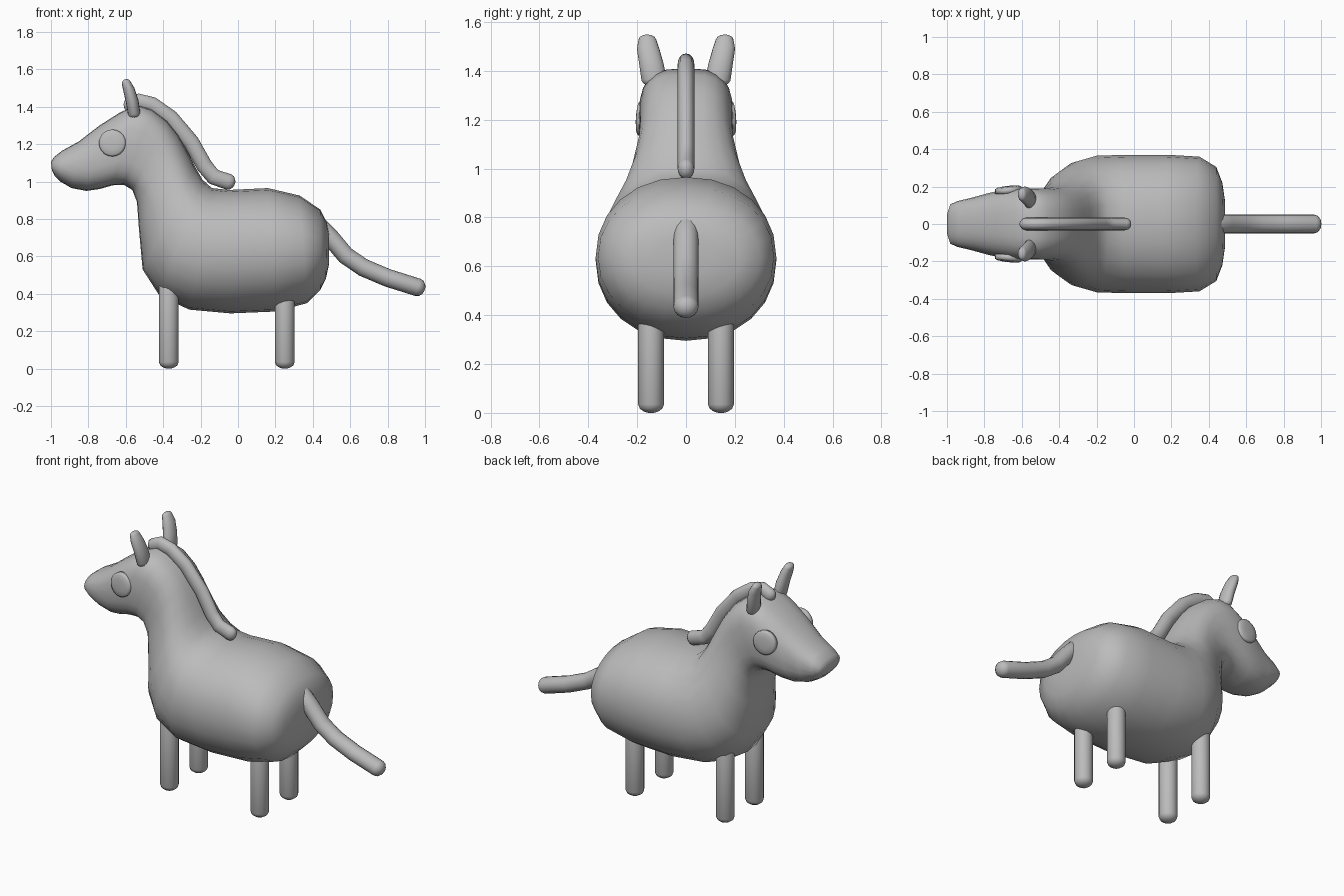
import bpy, bmesh, math
from mathutils import Vector

if "Cube" in bpy.data.objects:
    bpy.data.objects.remove(bpy.data.objects["Cube"])

grey = bpy.data.materials.new("plain grey")
grey.diffuse_color = (0.5, 0.5, 0.5, 1)
grey.use_nodes = True
grey.node_tree.nodes["Principled BSDF"].inputs["Base Color"].default_value = grey.diffuse_color
Y = Vector((0, 1, 0))


def loft(name, rings):
    """Skin a list of vertex rings, closing both ends."""
    bm = bmesh.new()
    vr = [[bm.verts.new(p) for p in r] for r in rings]
    n = len(vr[0])
    for a, b in zip(vr, vr[1:]):
        for i in range(n):
            j = (i + 1) % n
            bm.faces.new((a[i], a[j], b[j], b[i]))
    bm.faces.new(vr[0])
    bm.faces.new(vr[-1])
    bmesh.ops.recalc_face_normals(bm, faces=bm.faces)
    me = bpy.data.meshes.new(name)
    bm.to_mesh(me)
    bm.free()
    me.materials.append(grey)
    me.polygons.foreach_set("use_smooth", [True] * len(me.polygons))
    ob = bpy.data.objects.new(name, me)
    bpy.context.collection.objects.link(ob)
    return ob


def ring(c, side, up, power=2.0, n=16):
    """Rounded cross-section spanned by two half-axes."""
    out = []
    for i in range(n):
        a = 2 * math.pi * i / n
        s, t = math.sin(a), math.cos(a)
        s = math.copysign(abs(s) ** (2 / power), s)
        t = math.copysign(abs(t) ** (2 / power), t)
        out.append(c + side * s + up * t)
    return out


def tube(name, pts, wide, thick, cap=0.8):
    """Round-ended tube along pts; wide is its half-size across y."""
    pts = [Vector(p) for p in pts]
    last = len(pts) - 1
    if not isinstance(wide, (list, tuple)):
        wide = [wide] * len(pts)
    if not isinstance(thick, (list, tuple)):
        thick = [thick] * len(pts)
    rings = []
    for i, p in enumerate(pts):
        t = (pts[min(i + 1, last)] - pts[max(i - 1, 0)]).normalized()
        up = t.cross(Y).normalized()
        steps = [(0, 1)]
        ends = [(0.5, 0.87), (0.85, 0.55), (1, 0.2)]
        if i == 0:
            steps = [(-o, k) for o, k in reversed(ends)] + steps
        if i == last:
            steps = steps + ends
        for o, k in steps:
            rings.append(ring(p + t * o * cap * thick[i],
                              Y * wide[i] * k, up * thick[i] * k))
    return loft(name, rings)


# Body, neck and head: top x, top z, bottom x, bottom z, half width, squareness
sections = [
    (0.487, 0.72, 0.487, 0.56, 0.12, 2.1),
    (0.475, 0.78, 0.47, 0.48, 0.22, 2.1),
    (0.44, 0.85, 0.44, 0.42, 0.305, 2.1),
    (0.33, 0.925, 0.37, 0.35, 0.36, 2.15),
    (0.16, 0.965, 0.20, 0.305, 0.37, 2.15),
    (-0.05, 0.955, -0.04, 0.295, 0.37, 2.15),
    (-0.14, 0.965, -0.26, 0.315, 0.365, 2.15),
    (-0.19, 1.01, -0.42, 0.39, 0.335, 2.15),
    (-0.23, 1.08, -0.51, 0.53, 0.28, 2.2),
    (-0.27, 1.16, -0.53, 0.75, 0.225, 2.4),
    (-0.32, 1.25, -0.54, 0.89, 0.197, 2.6),
    (-0.38, 1.325, -0.565, 0.955, 0.19, 2.8),
    (-0.46, 1.385, -0.61, 0.982, 0.19, 3.0),
    (-0.54, 1.41, -0.67, 0.98, 0.193, 3.0),
    (-0.63, 1.37, -0.74, 0.96, 0.185, 2.8),
    (-0.74, 1.30, -0.81, 0.95, 0.166, 2.6),
    (-0.85, 1.215, -0.89, 0.965, 0.14, 2.4),
    (-0.94, 1.165, -0.95, 1.00, 0.122, 2.3),
    (-0.985, 1.13, -0.98, 1.03, 0.105, 2.2),
    (-1.0, 1.105, -0.995, 1.06, 0.06, 2.0),
]
body = []
for tx, tz, bx, bz, w, p in sections:
    top, bot = Vector((tx, 0, tz)), Vector((bx, 0, bz))
    body.append(ring((top + bot) / 2, Y * w, (top - bot) / 2, p, 24))
loft("body", body)

# Mane down the back of the neck
tube("mane", [(-0.575, 0, 1.405), (-0.53, 0, 1.428), (-0.46, 0, 1.41),
              (-0.36, 0, 1.34), (-0.25, 0, 1.21), (-0.18, 0, 1.085),
              (-0.13, 0, 1.025), (-0.05, 0, 0.998)], 0.034, 0.043)

# Tail
tube("tail", [(0.43, 0, 0.765), (0.495, 0, 0.70), (0.575, 0, 0.605),
              (0.67, 0, 0.54), (0.80, 0, 0.485), (0.962, 0, 0.434)],
     0.051, 0.048)

for s, label in ((-1, "right"), (1, "left")):
    # Legs
    for x, end in ((-0.37, "front"), (0.25, "rear")):
        tube(f"{end}_leg_{label}",
             [(x, s * 0.143, 0.035), (x, s * 0.143, 0.48)],
             0.053, 0.053, 0.66)
    # Ears
    tube(f"ear_{label}",
         [(-0.555, s * 0.13, 1.36), (-0.566, s * 0.142, 1.43),
          (-0.583, s * 0.155, 1.49), (-0.598, s * 0.158, 1.528)],
         [0.052, 0.05, 0.046, 0.036], [0.033, 0.034, 0.031, 0.024])
    # Eyes: shallow domes on the sides of the head
    c = Vector((-0.67, s * 0.168, 1.205))
    n = Vector((-0.10, s, 0.06)).normalized()
    u = n.cross(Vector((0, 0, 1))).normalized()
    v = u.cross(n)
    loft(f"eye_{label}",
         [ring(c + n * o, u * r, v * r, 2, 20)
          for o, r in ((0, 0.072), (0.024, 0.072), (0.03, 0.062),
                       (0.034, 0.035), (0.035, 0.01))])
